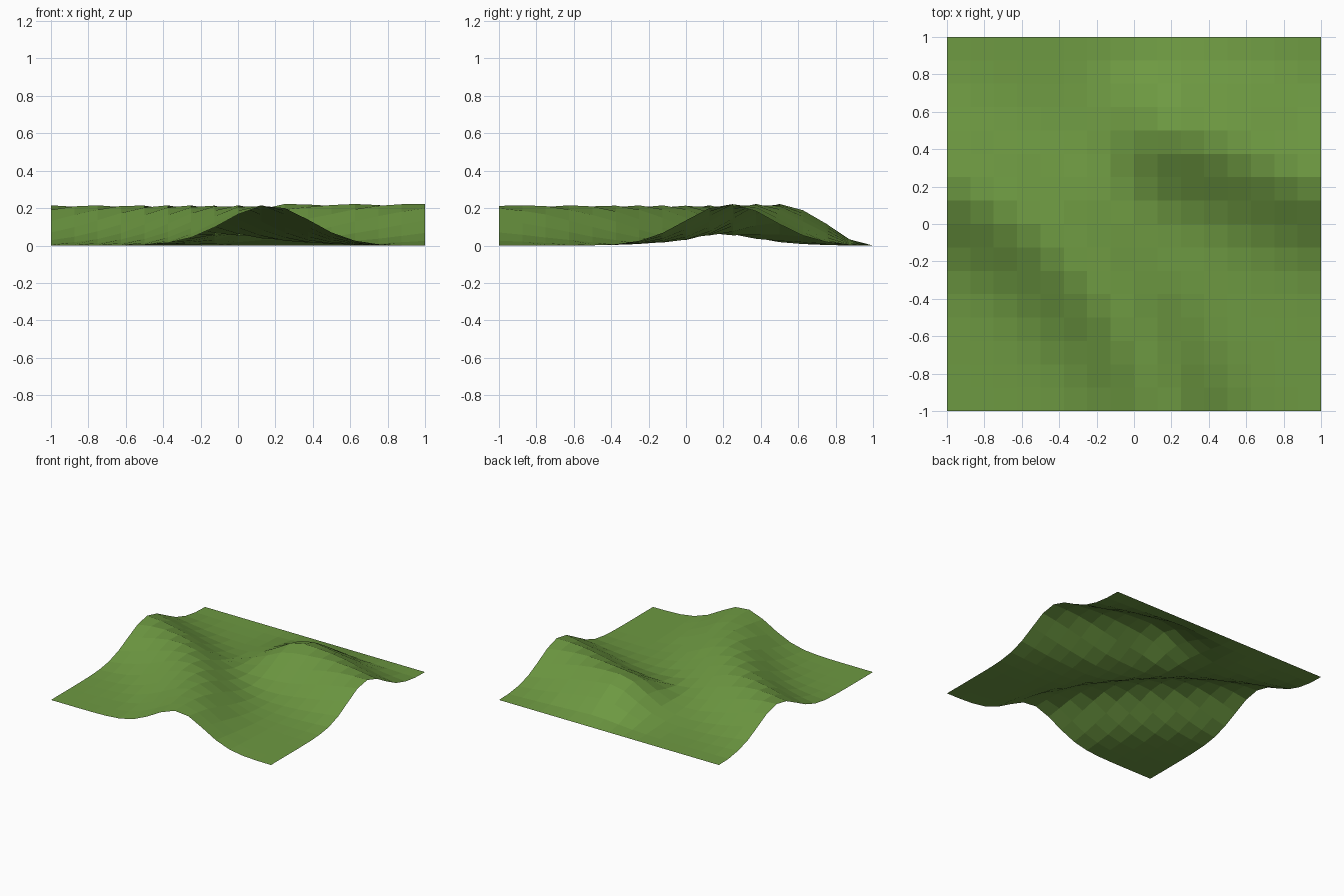
import bpy, bmesh, math
from mathutils import Vector

if "Cube" in bpy.data.objects:
    bpy.data.objects.remove(bpy.data.objects["Cube"])

# Crest lines of the two ridges, seen from above
RIDGES = [
    (0.215, [(-1.2, .33), (-1, .245), (-.71, .1), (-.46, -.06), (-.24, -.28),
             (-.06, -.5), (.1, -.8), (.165, -1), (.2, -1.2)]),
    (0.222, [(1.2, .17), (1, .23), (.75, .32), (.5, .43), (.24, .5)]),
]
WIDTH = 0.22
CELLS = 16


def crest_distance(p, path):
    """Shortest distance from p to a polyline."""
    best = 9.0
    for a, b in zip(path, path[1:]):
        a, b = Vector(a), Vector(b)
        t = max(0, min(1, (p - a).dot(b - a) / (b - a).length_squared))
        best = min(best, (p - a - t * (b - a)).length)
    return best


def height(x, y):
    p = Vector((x, y))
    h = sum(top * math.exp(-crest_distance(p, path) ** 2 / (2 * WIDTH ** 2))
            for top, path in RIDGES)
    return h * max(0, min(1, (1 - y) / 0.2))   # back edge stays flat


# Grassy terrain sheet: a flat-shaded grid lifted by the ridges
bm = bmesh.new()
bmesh.ops.create_grid(bm, x_segments=CELLS, y_segments=CELLS, size=1)
for v in bm.verts:
    v.co.z = height(v.co.x, v.co.y)
mesh = bpy.data.meshes.new("hilly_ground")
bm.to_mesh(mesh)
bm.free()

grass = bpy.data.materials.new("grass_green")
grass.diffuse_color = (0.155, 0.32, 0.054, 1)
grass.use_nodes = True
grass.node_tree.nodes["Principled BSDF"].inputs["Base Color"].default_value = grass.diffuse_color
mesh.materials.append(grass)
bpy.context.collection.objects.link(bpy.data.objects.new("hilly_ground", mesh))
